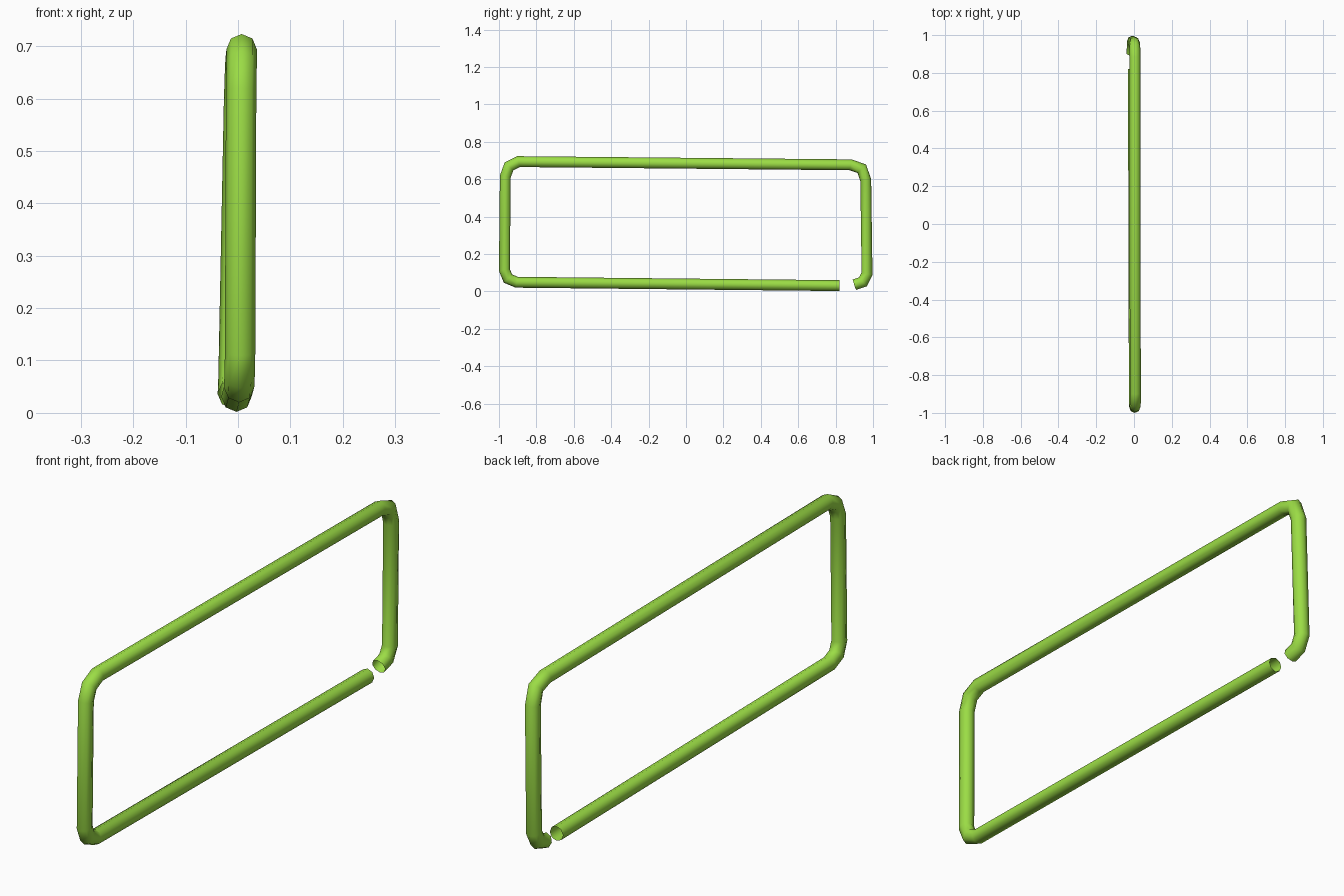
import bpy, bmesh, math
from mathutils import Vector

if "Cube" in bpy.data.objects:
    bpy.data.objects.remove(bpy.data.objects["Cube"])

R, SIDES = 0.029, 8

# Centre line of the bent tube (x, y, z), open at both ends
path = [Vector(p) for p in [
    (-0.003, 0.82, 0.031), (0.002, -0.905, 0.049), (0.003, -0.952, 0.069), (0.004, -0.971, 0.115),
    (0.006, -0.966, 0.615), (0.007, -0.946, 0.669), (0.007, -0.895, 0.694),
    (0.005, 0.88, 0.677), (0.004, 0.940, 0.656), (0.002, 0.961, 0.595),
    (-0.008, 0.968, 0.095), (-0.009, 0.946, 0.051), (-0.010, 0.90, 0.036)]]

# Sweep an eight-sided ring along the path with mitred bends
bm = bmesh.new()
rings = []
for i, p in enumerate(path):
    a = (p - path[i - 1]).normalized() if i else (path[1] - p).normalized()
    b = (path[i + 1] - p).normalized() if i < len(path) - 1 else a
    t = (a + b).normalized()
    side = Vector((1, 0, 0))
    side = (side - t * side.dot(t)).normalized()
    up = t.cross(side) / max(t.dot(a), 0.5)
    ring = []
    for k in range(SIDES):
        ang = 2 * math.pi * k / SIDES
        ring.append(bm.verts.new(p + R * (side * math.cos(ang) + up * math.sin(ang))))
    rings.append(ring)
for r0, r1 in zip(rings, rings[1:]):
    for k in range(SIDES):
        n = (k + 1) % SIDES
        f = bm.faces.new((r0[k], r0[n], r1[n], r1[k]))
        f.smooth = True
bmesh.ops.recalc_face_normals(bm, faces=bm.faces)

mesh = bpy.data.meshes.new("bent_tube_frame")
bm.to_mesh(mesh)
bm.free()
tube = bpy.data.objects.new("bent_tube_frame", mesh)
bpy.context.collection.objects.link(tube)

# Green paint
mat = bpy.data.materials.new("green")
mat.diffuse_color = (0.33, 0.72, 0.06, 1)
mat.use_nodes = True
mat.node_tree.nodes["Principled BSDF"].inputs["Base Color"].default_value = mat.diffuse_color
mesh.materials.append(mat)
